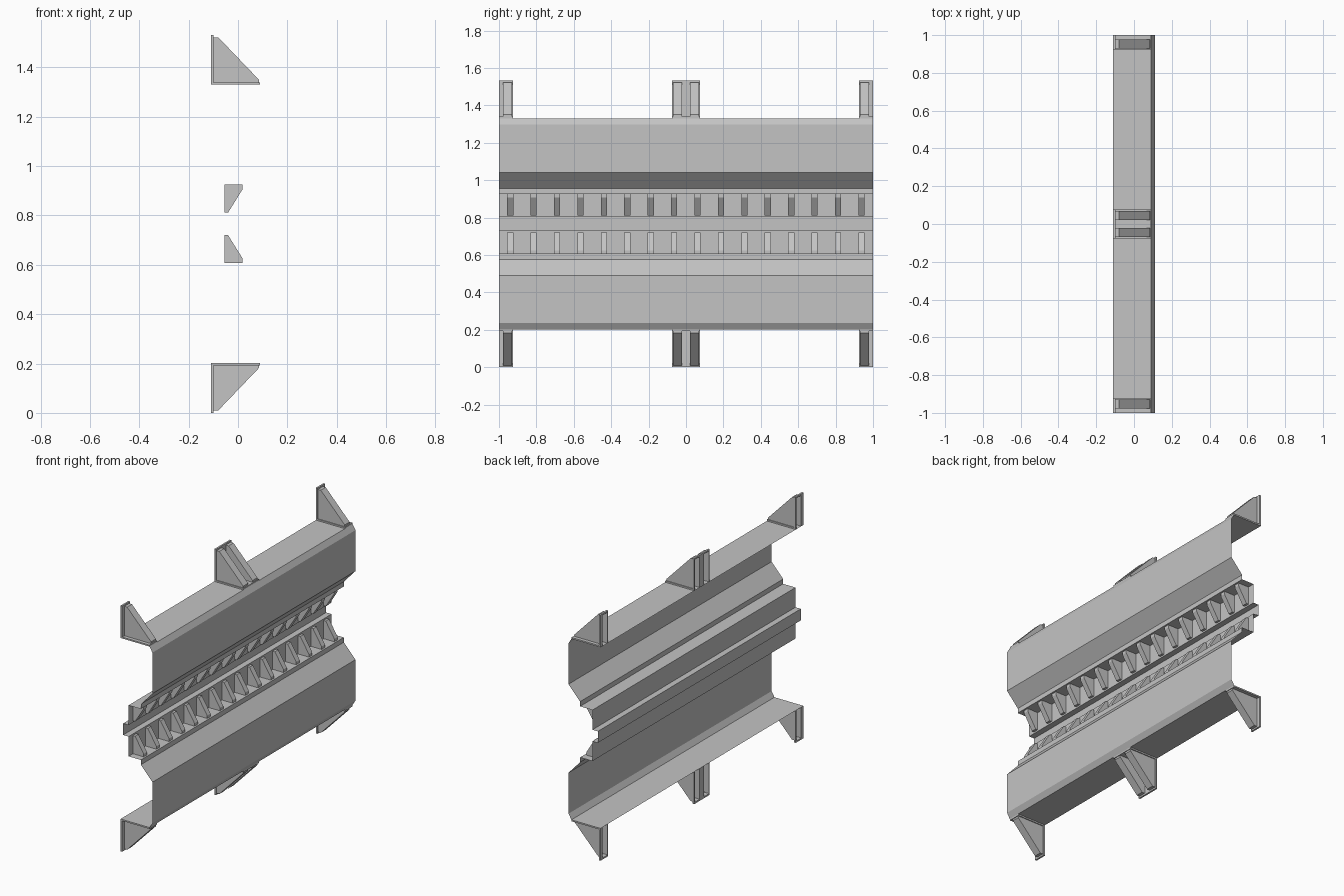
import bpy, bmesh

if "Cube" in bpy.data.objects:
    bpy.data.objects.remove(bpy.data.objects["Cube"])

MID = 0.766  # height of the horizontal symmetry plane

grey = bpy.data.materials.new("plain grey")
grey.diffuse_color = (0.55, 0.55, 0.55, 1)
grey.use_nodes = True
grey.node_tree.nodes["Principled BSDF"].inputs["Base Color"].default_value = grey.diffuse_color


def finish(name, bm):
    mesh = bpy.data.meshes.new(name)
    bm.to_mesh(mesh)
    bm.free()
    mesh.materials.append(grey)
    obj = bpy.data.objects.new(name, mesh)
    bpy.context.collection.objects.link(obj)
    return obj


def strip(bm, pts, y0, y1):
    """Extrude an open (x, z) profile along y as a thin sheet."""
    a = [bm.verts.new((x, y0, z)) for x, z in pts]
    b = [bm.verts.new((x, y1, z)) for x, z in pts]
    for i in range(len(pts) - 1):
        bm.faces.new((a[i], b[i], b[i + 1], a[i + 1]))
    return a, b


def hollow(bm, pts, y0, y1):
    """Sheet profile plus both side walls, open at the back."""
    a, b = strip(bm, pts, y0, y1)
    bm.faces.new(a)
    bm.faces.new(b[::-1])


def box(bm, x0, x1, y0, y1, z0, z1):
    geo = bmesh.ops.create_cube(bm, size=1)
    for v in geo["verts"]:
        v.co = ((x0 + x1) / 2 + v.co.x * (x1 - x0),
                (y0 + y1) / 2 + v.co.y * (y1 - y0),
                (z0 + z1) / 2 + v.co.z * (z1 - z0))


def flip_down(bm):
    """Turn an upper part into its lower counterpart."""
    for v in bm.verts:
        v.co.z = 2 * MID - v.co.z
    bmesh.ops.reverse_faces(bm, faces=bm.faces[:])


# Folded panel: lower half profile, then its mirror image above
half = [(-0.11, 0.202), (0.09, 0.202), (0.11, 0.235), (0.11, 0.49),
        (0.03, 0.577), (0.03, 0.607), (-0.055, 0.607), (-0.055, 0.73),
        (-0.092, 0.73)]
bm = bmesh.new()
strip(bm, half + [(x, 2 * MID - z) for x, z in reversed(half)], -1, 1)
finish("folded_panel", bm)

# Rows of small stiffening ribs in the two recesses
rib = [(-0.055, 0.607), (0.019, 0.607), (0.019, 0.625),
       (-0.04, 0.72), (-0.055, 0.72)]
for name, upper in (("lower_ribs", False), ("upper_ribs", True)):
    bm = bmesh.new()
    for i in range(16):
        y = -0.94 + i * 0.1252
        hollow(bm, rib, y - 0.0165, y + 0.0165)
    if upper:
        flip_down(bm)
    finish(name, bm)


# Triangular gusset: hollow wedge with a thin rim at the back and base
def bracket(name, start, direction, lower):
    """start is the wide-lip edge; direction points to the narrow lip."""
    Z = 1.33
    bm = bmesh.new()

    def span(a, b):
        return sorted((start + direction * a, start + direction * b))

    wedge = [(-0.11, Z), (0.085, Z), (0.085, Z + 0.02),
             (-0.08, Z + 0.192), (-0.11, Z + 0.192)]
    hollow(bm, wedge, *span(0.022, 0.07))
    for a, b in ((0, 0.022), (0.07, 0.076)):
        y0, y1 = span(a, b)
        box(bm, -0.11, -0.099, y0, y1, Z, Z + 0.202)
        box(bm, -0.099, 0.09, y0, y1, Z, Z + 0.009)
    y0, y1 = span(0.022, 0.07)
    box(bm, -0.11, -0.099, y0, y1, Z + 0.192, Z + 0.202)
    box(bm, 0.085, 0.09, y0, y1, Z, Z + 0.009)
    if lower:
        flip_down(bm)
    finish(name, bm)


for level, lower in (("upper", False), ("lower", True)):
    for place, start, direction in (("front", -1, 1), ("mid_front", 0, -1),
                                    ("mid_back", 0, 1), ("back", 1, -1)):
        bracket(f"{level}_{place}_bracket", start, direction, lower)
